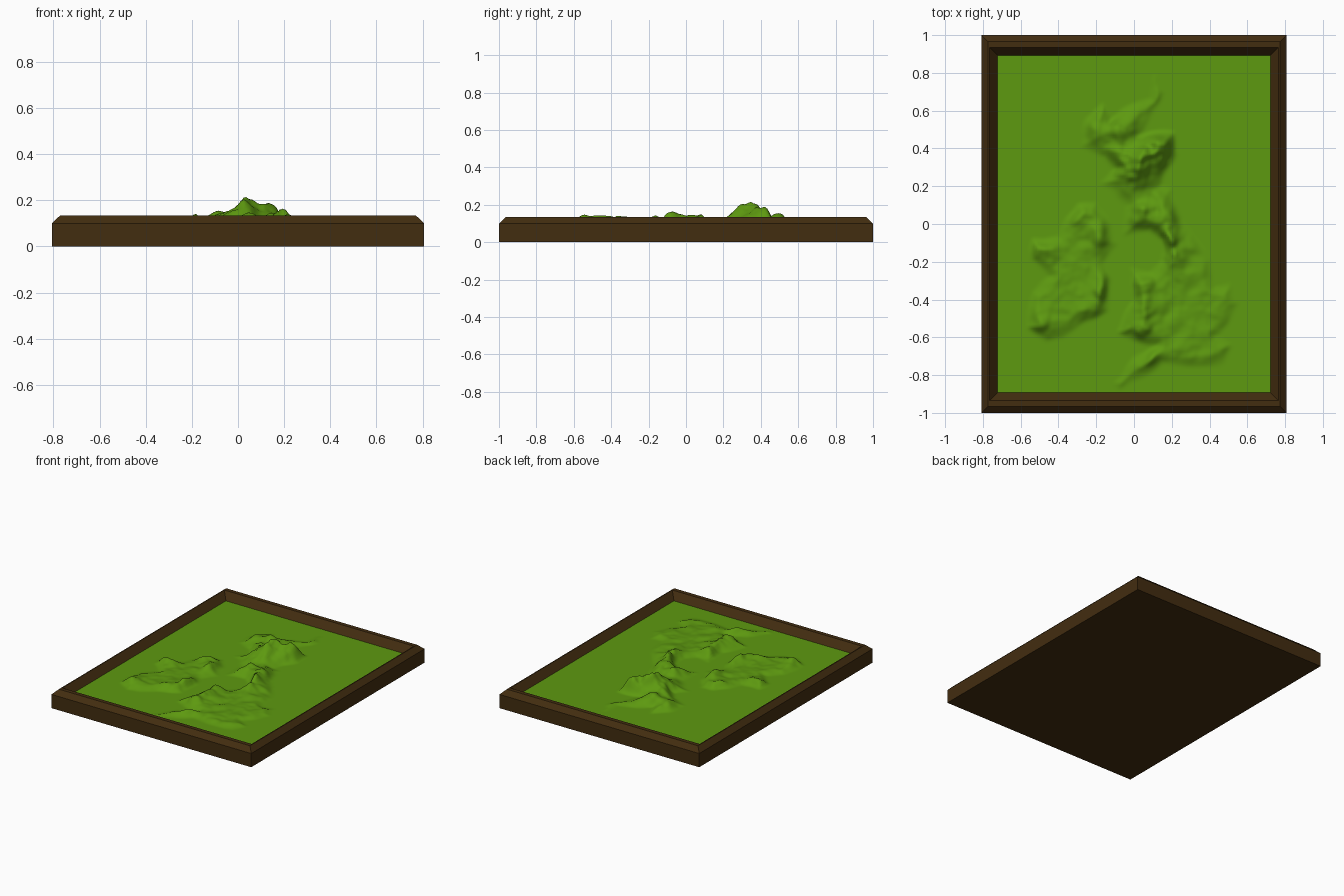
import bpy, bmesh, math
from mathutils import Vector, noise

if "Cube" in bpy.data.objects:
    bpy.data.objects.remove(bpy.data.objects["Cube"])

SEA = 0.083


def material(name, rgb):
    m = bpy.data.materials.new(name)
    m.diffuse_color = (*rgb, 1)
    m.use_nodes = True
    m.node_tree.nodes["Principled BSDF"].inputs["Base Color"].default_value = m.diffuse_color
    return m


def finish(bm, name, mat):
    bmesh.ops.recalc_face_normals(bm, faces=bm.faces)
    me = bpy.data.meshes.new(name)
    bm.to_mesh(me)
    bm.free()
    ob = bpy.data.objects.new(name, me)
    bpy.context.collection.objects.link(ob)
    me.materials.append(mat)
    return ob


wood = material("dark_wood", (0.055, 0.026, 0.005))
grass = material("green", (0.11, 0.32, 0.005))

# Frame: rectangular rings (half x, half y, z) joined from the underside to the inner lip
rings = [(0.807, 1.0, 0), (0.807, 1.0, 0.1), (0.772, 0.965, 0.134),
         (0.765, 0.935, 0.134), (0.72, 0.89, 0.08)]
bm = bmesh.new()
loops = [[bm.verts.new((sx * x, sy * y, z)) for sx, sy in ((-1, -1), (1, -1), (1, 1), (-1, 1))]
         for x, y, z in rings]
for a, b in zip(loops, loops[1:]):
    for i in range(4):
        j = (i + 1) % 4
        bm.faces.new((a[i], a[j], b[j], b[i]))
bm.faces.new(loops[0])
bm.faces.new(loops[-1])
finish(bm, "frame", wood)

# Coast outlines of the two islands
main_coast = [(-.28, .41), (-.25, .55), (-.17, .64), (-.12, .56), (0, .62), (.08, .66), (.12, .78),
              (.15, .70), (.07, .56), (.03, .47), (.21, .48), (.22, .38), (.16, .26), (.13, .2),
              (.2, .18), (.25, .02), (.34, -.1), (.40, -.2), (.42, -.33), (.5, -.32), (.55, -.42),
              (.5, -.53), (.44, -.6), (.52, -.65), (.47, -.73), (.3, -.75), (.15, -.74),
              (.05, -.79), (-.08, -.87), (-.1, -.84), (0, -.72), (.12, -.65), (.0, -.61),
              (-.09, -.57), (.0, -.42), (-.02, -.24), (.1, -.26), (.15, -.2), (.15, -.08),
              (.08, -.03), (-.05, -.04), (-.03, .1), (-.17, .22), (-.09, .29), (-.15, .37)]
west_coast = [(-.2, .11), (-.3, .09), (-.35, .02), (-.4, -.08), (-.53, -.08), (-.54, -.18),
              (-.44, -.28), (-.54, -.36), (-.56, -.55), (-.47, -.62), (-.38, -.6),
              (-.25, -.51), (-.14, -.45), (-.13, -.3), (-.16, -.2), (-.1, -.1), (-.13, 0)]

# Hills: x, y, height, spread in x, spread in y, turn in degrees
hills = [(.07, .36, .085, .05, .08, -40), (-.03, .34, .062, .05, .05, 0), (-.08, .47, .05, .04, .09, -25),
         (.14, .41, .045, .05, .06, -30), (.02, .24, .035, .06, .04, 0), (-.17, .52, .025, .05, .07, -30),
         (.08, .07, .040, .06, .04, 0), (.18, -.03, .050, .03, .09, 10), (.04, .0, .025, .05, .03, 0),
         (.2, -.13, .035, .04, .09, 10), (.05, -.33, .035, .05, .05, 0), (.06, -.46, .040, .05, .07, 0),
         (.03, -.56, .035, .06, .03, 0), (.08, -.7, .025, .06, .03, 20),
         (-.18, -.08, .035, .03, .05, 0), (-.17, -.35, .040, .03, .05, 0), (-.25, -.45, .022, .06, .05, 0),
         (-.49, -.52, .038, .05, .04, 0), (-.48, -.13, .030, .05, .05, 0), (-.28, .03, .028, .06, .04, 0)]


def coast_distance(p, poly):
    """Distance to the outline, positive inside."""
    inside, best = False, 9.0
    for (ax, ay), (bx, by) in zip(poly, poly[1:] + poly[:1]):
        dx, dy = bx - ax, by - ay
        t = max(0, min(1, ((p[0] - ax) * dx + (p[1] - ay) * dy) / (dx * dx + dy * dy)))
        best = min(best, math.hypot(p[0] - ax - t * dx, p[1] - ay - t * dy))
        if (ay > p[1]) != (by > p[1]) and p[0] < ax + (p[1] - ay) * dx / dy:
            inside = not inside
    return best if inside else -best


def height(x, y):
    wob = noise.noise_vector(Vector((x * 9, y * 9, 1))) * 0.02
    p = (x + wob.x, y + wob.y)
    d = max(coast_distance(p, main_coast), coast_distance(p, west_coast))
    t = max(0, min(1, (d + 0.015) / 0.07))
    if t == 0:
        return SEA
    h = 0.017
    for hx, hy, hh, sx, sy, ang in hills:
        c, s = math.cos(math.radians(ang)), math.sin(math.radians(ang))
        u, v = (x - hx) * c + (y - hy) * s, (y - hy) * c - (x - hx) * s
        h += hh * 0.8 * math.exp(-0.5 * ((u / sx) ** 2 + (v / sy) ** 2))
    h *= 1 + 0.5 * noise.noise(Vector((x * 13, y * 13, 4))) + 0.2 * noise.noise(Vector((x * 28, y * 28, 7)))
    return SEA + t * t * (3 - 2 * t) * h


# Terrain: a fine grid raised by the height function
bm = bmesh.new()
bmesh.ops.create_grid(bm, x_segments=120, y_segments=148, size=1)
for v in bm.verts:
    v.co.x *= 0.722
    v.co.y *= 0.892
    v.co.z = height(v.co.x, v.co.y)
for f in bm.faces:
    f.smooth = True
finish(bm, "relief_map", grass)
